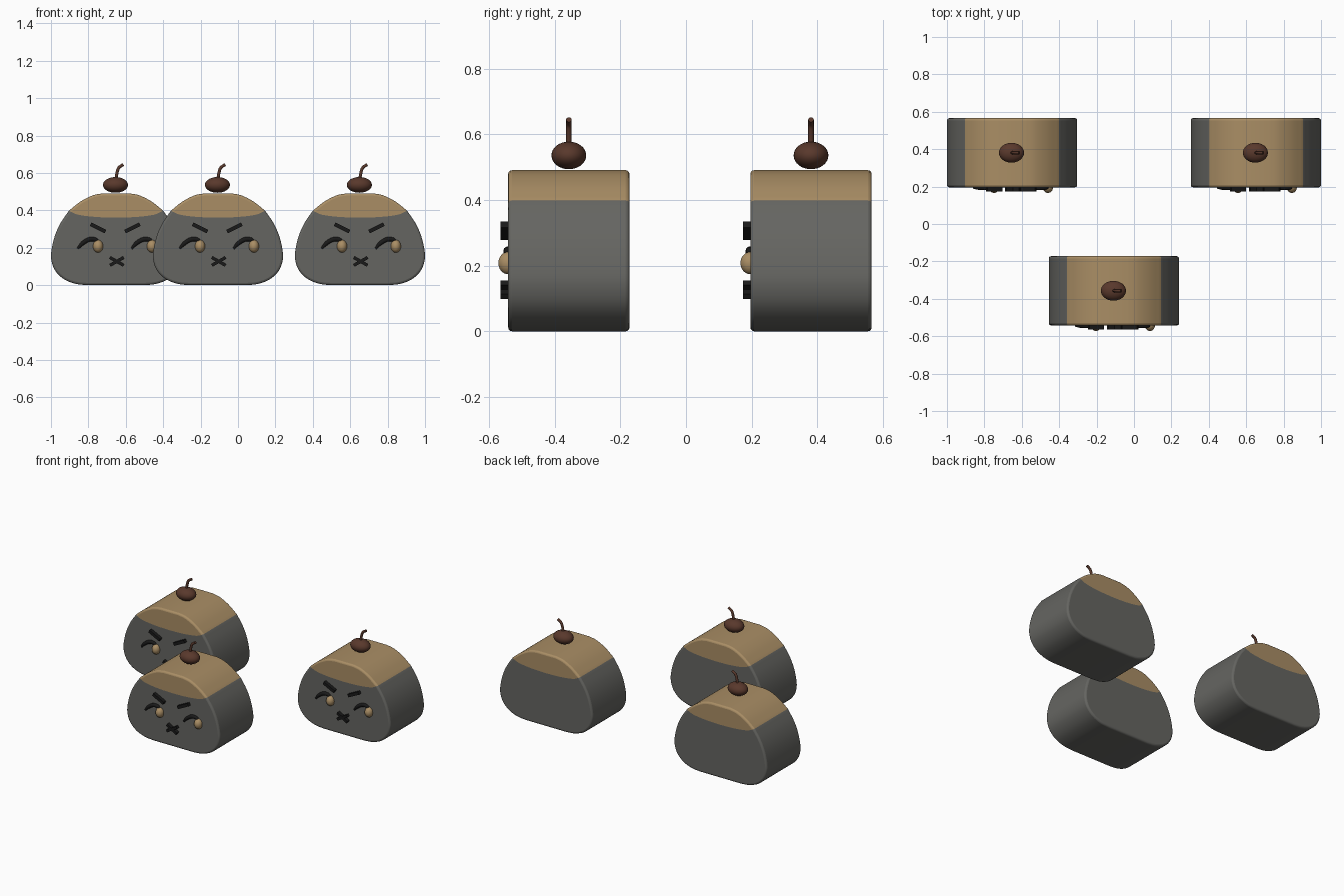
import bpy, bmesh, math
from mathutils import Vector

if "Cube" in bpy.data.objects:
    bpy.data.objects.remove(bpy.data.objects["Cube"])


def material(name, rgb):
    m = bpy.data.materials.new(name)
    m.diffuse_color = (*rgb, 1)
    m.use_nodes = True
    m.node_tree.nodes["Principled BSDF"].inputs["Base Color"].default_value = m.diffuse_color
    return m


GREY = material("dark_grey", (0.13, 0.13, 0.12))
TAN = material("tan", (0.40, 0.27, 0.13))
BROWN = material("brown", (0.10, 0.04, 0.025))
BLACK = material("black", (0.01, 0.01, 0.01))
HALF = 0.185  # half depth of the body


def smooth_path(pts, steps=4):
    """Catmull-Rom curve through 2D points."""
    p = [Vector(q) for q in pts]
    p = [2 * p[0] - p[1]] + p + [2 * p[-1] - p[-2]]
    out = []
    for a, b, c, d in zip(p, p[1:], p[2:], p[3:]):
        for i in range(steps):
            t = i / steps
            out.append(0.5 * (2 * b + (c - a) * t + (2 * a - 5 * b + 4 * c - d) * t * t
                              + (3 * b - a - 3 * c + d) * t ** 3))
    return out + [p[-2]]


def mirror(half):
    """Append the x-mirrored half in reverse order."""
    return half + [Vector((-v.x, v.y)) for v in reversed(half) if v.x > 1e-5]


def shade(ob, angle=40):
    bpy.ops.object.select_all(action='DESELECT')
    ob.select_set(True)
    bpy.context.view_layer.objects.active = ob
    bpy.ops.object.shade_smooth_by_angle(angle=math.radians(angle))


def body(name, loc):
    # right half outline: bottom up to the icing line, then over the top
    low = smooth_path([(.15, 0), (.215, .007), (.28, .033), (.327, .08), (.347, .14), (.343, .20),
                       (.325, .27), (.295, .335), (.252, .398)])
    top = smooth_path([(.252, .398), (.19, .447), (.125, .48), (.07, .491)])
    seam = smooth_path([(.252, .398), (.2, .376), (.1, .364), (0, .361)])[1:]
    flip = lambda pts: [Vector((-v.x, v.y)) for v in reversed(pts)]
    outline = low + top[1:] + flip(top[1:]) + flip(low)
    inner = mirror(seam)
    n, n_low = len(outline), len(low)
    bm = bmesh.new()
    rings = [[bm.verts.new((v.x, y, v.y)) for v in outline + inner] for y in (-HALF, HALF)]
    for ring in rings:
        edge, mid = ring[:n], ring[n:]
        bm.faces.new(edge[:n_low] + mid + edge[n - n_low:])
        bm.faces.new(edge[n_low - 1:n - n_low + 1] + mid[::-1]).material_index = 1
    for i in range(n):
        j = (i + 1) % n
        f = bm.faces.new((rings[0][i], rings[0][j], rings[1][j], rings[1][i]))
        f.material_index = int(n_low - 1 <= i < n - n_low)
    bmesh.ops.recalc_face_normals(bm, faces=bm.faces)
    me = bpy.data.meshes.new(name)
    bm.to_mesh(me)
    bm.free()
    me.materials.append(GREY)
    me.materials.append(TAN)
    ob = bpy.data.objects.new(name, me)
    bpy.context.collection.objects.link(ob)
    ob.location = loc
    shade(ob)
    bev = ob.modifiers.new("rim", 'BEVEL')
    bev.width, bev.segments = 0.012, 3
    bev.limit_method, bev.angle_limit = 'ANGLE', math.radians(60)


def ball(name, loc, radii, mat):
    bpy.ops.mesh.primitive_uv_sphere_add(segments=32, ring_count=16, location=loc)
    ob = bpy.context.object
    ob.name, ob.scale = name, radii
    ob.data.materials.append(mat)
    shade(ob)


def bar(name, loc, length, thick, angle):
    bpy.ops.mesh.primitive_cube_add(size=1, location=loc, rotation=(0, angle, 0))
    ob = bpy.context.object
    ob.name, ob.scale = name, (length, 0.046, thick)
    ob.data.materials.append(BLACK)


def tube(name, loc, pts, radii, width, mat):
    cu = bpy.data.curves.new(name, 'CURVE')
    cu.dimensions, cu.bevel_depth, cu.bevel_resolution = '3D', width, 3
    cu.use_fill_caps = True
    sp = cu.splines.new('POLY')
    path = smooth_path([(x, z) for x, z in pts])
    sp.points.add(len(path) - 1)
    for i, (p, v) in enumerate(zip(sp.points, path)):
        k = i / 4
        a = min(int(k), len(radii) - 2)
        p.co = (v.x, 0, v.y, 1)
        p.radius = radii[a] + (radii[a + 1] - radii[a]) * (k - a)
    cu.materials.append(mat)
    ob = bpy.data.objects.new(name, cu)
    bpy.context.collection.objects.link(ob)
    ob.location = loc
    bpy.ops.object.select_all(action='DESELECT')
    ob.select_set(True)
    bpy.context.view_layer.objects.active = ob
    bpy.ops.object.convert(target='MESH')
    shade(bpy.context.object)


def bun(n, x, y):
    body(f"body_{n}", (x, y, 0))
    front = y - HALF
    # cherry and stem
    ball(f"cherry_{n}", (x - .003, y, .536), (.067, .053, .042), BROWN)
    tube(f"stem_{n}", (x - .003, y, 0), [(.002, .565), (.008, .60), (.018, .628), (.042, .645)],
         [1, 1, 1, 1], .0085, BROWN)
    # eyes with brush-like lids, same shape on both sides
    for side, dx in (("left", 0), ("right", .288)):
        ball(f"eye_{side}_{n}", (x - .096 + dx, front, .208), (.027, .03, .034), TAN)
        tube(f"lid_{side}_{n}", (x + dx, front - .002, 0),
             [(-.205, .195), (-.18, .223), (-.145, .244), (-.112, .244), (-.092, .23)],
             [.5, 1, 1.1, 1, .5], .0115, BLACK)
    # slanted brows and crossed mouth
    for side, s in (("left", -1), ("right", 1)):
        bar(f"brow_{side}_{n}", (x - .004 + s * .092, front, .306), .088, .020, -s * .46)
        bar(f"mouth_{side}_{n}", (x + .004, front, .127), .085, .017, s * .52)


for n, (x, y) in enumerate([(-.652, .381), (-.107, -.357), (.652, .381)], 1):
    bun(n, x, y)
